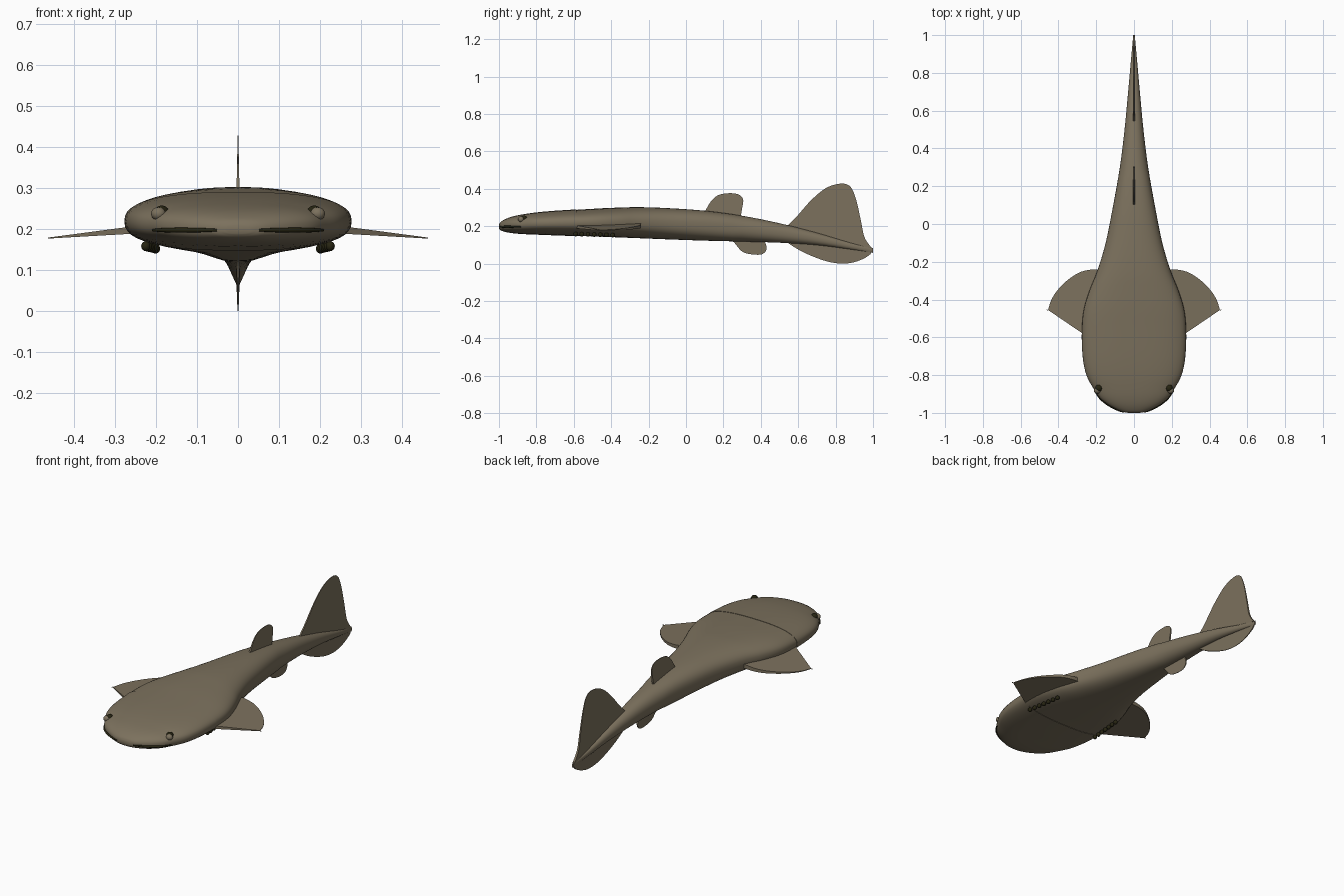
import bpy, bmesh, math
from mathutils import Vector

cube = bpy.data.objects.get("Cube")
if cube:
    bpy.data.objects.remove(cube)


def material(name, rgb):
    m = bpy.data.materials.new(name)
    m.use_nodes = True
    m.diffuse_color = (*rgb, 1)
    m.node_tree.nodes["Principled BSDF"].inputs["Base Color"].default_value = (*rgb, 1)
    return m


SKIN = material("olive tan skin", (0.20, 0.165, 0.11))
DARK = material("dark olive", (0.02, 0.018, 0.006))


def finish(name, bm, mat, smooth=True):
    bmesh.ops.recalc_face_normals(bm, faces=bm.faces)
    mesh = bpy.data.meshes.new(name)
    bm.to_mesh(mesh)
    bm.free()
    mesh.materials.append(mat)
    ob = bpy.data.objects.new(name, mesh)
    bpy.context.collection.objects.link(ob)
    if smooth:
        bpy.ops.object.select_all(action='DESELECT')
        ob.select_set(True)
        bpy.context.view_layer.objects.active = ob
        bpy.ops.object.shade_smooth_by_angle(angle=math.radians(40))
    return ob


def spline(points, steps):
    """Smooth open curve through the points."""
    pts = [Vector(p) for p in points]
    pts = [2 * pts[0] - pts[1]] + pts + [2 * pts[-1] - pts[-2]]
    out = []
    for a, b, c, d in zip(pts, pts[1:], pts[2:], pts[3:]):
        for i in range(steps):
            t = i / steps
            out.append(b + (c - a) * t / 2 + (2 * a - 5 * b + 4 * c - d) * t * t / 2
                       + (3 * b - a - 3 * c + d) * t ** 3 / 2)
    return out + [pts[-2]]


# Body stations: y, half width, bottom, top
STATIONS = [
    (-1.0, 0.03, 0.190, 0.207), (-0.99, 0.07, 0.180, 0.222), (-0.96, 0.13, 0.170, 0.239),
    (-0.92, 0.18, 0.164, 0.252), (-0.87, 0.213, 0.160, 0.262), (-0.8, 0.25, 0.157, 0.272),
    (-0.7, 0.27, 0.153, 0.281), (-0.55, 0.275, 0.148, 0.290), (-0.45, 0.265, 0.144, 0.296),
    (-0.35, 0.235, 0.140, 0.300), (-0.25, 0.195, 0.136, 0.302), (-0.1, 0.15, 0.130, 0.297),
    (0.1, 0.11, 0.123, 0.283), (0.3, 0.075, 0.118, 0.256), (0.5, 0.05, 0.112, 0.216),
    (0.7, 0.031, 0.099, 0.165), (0.88, 0.015, 0.076, 0.112), (1.0, 0.004, 0.058, 0.084)]
ROWS = spline(STATIONS, 4)
SHIELD_END = -0.58


def power(v, e):
    return math.copysign(abs(v) ** e, v)


def section(bm, y, w, lo, hi, n=48):
    e = 0.8 if y < 0.3 else 0.9
    return [bm.verts.new((w * power(math.cos(2 * math.pi * i / n), e), y,
                          (lo + hi) / 2 + (hi - lo) / 2 * power(math.sin(2 * math.pi * i / n), e)))
            for i in range(n)]


def loft(name, rows):
    bm = bmesh.new()
    rings = [section(bm, *r) for r in rows]
    for a, b in zip(rings, rings[1:]):
        for i in range(len(a)):
            j = (i + 1) % len(a)
            bm.faces.new((a[i], a[j], b[j], b[i]))
    bm.faces.new(rings[0])
    bm.faces.new(rings[-1])
    return finish(name, bm, SKIN)


# Trunk, and head shield that overlaps it by a thin lip
loft("trunk", [r for r in ROWS if r[0] > SHIELD_END - 0.08])
lip = 0.002
loft("head_shield", [(y, w + lip, lo - lip, hi + lip) for y, w, lo, hi in ROWS if y < SHIELD_END])


def fin(name, outline, place, root_half, tip_half=0.0012):
    """Thin plate from an outline of (along, out); it tapers outward."""
    pts = spline(outline, 5)
    outs = [p[1] for p in pts]
    low, span = min(outs), max(outs) - min(outs)
    bm = bmesh.new()
    sides = []
    for s in (1, -1):
        sides.append([bm.verts.new(place(p[0], p[1], s * (
            root_half + (tip_half - root_half) * (p[1] - low) / span))) for p in pts])
        bm.faces.new(sides[-1])
    a, b = sides
    for i in range(len(a)):
        j = (i + 1) % len(a)
        bm.faces.new((a[i], a[j], b[j], b[i]))
    return finish(name, bm, SKIN, False)


def upright(y, z, t):
    return (t, y, z)


def hanging(y, d, t):
    return (t, y, -d)


# Median fins
fin("dorsal_fin", [(0.09, 0.26), (0.11, 0.295), (0.135, 0.335), (0.17, 0.365), (0.22, 0.376),
                   (0.275, 0.372), (0.305, 0.345), (0.30, 0.295), (0.29, 0.24)], upright, 0.006)
fin("anal_fin", [(0.23, -0.135), (0.26, -0.11), (0.30, -0.065), (0.35, -0.05), (0.405, -0.05),
                 (0.43, -0.075), (0.425, -0.11), (0.41, -0.13)], hanging, 0.006)
fin("tail_fin_upper", [(0.53, 0.19), (0.59, 0.25), (0.67, 0.34), (0.75, 0.405), (0.83, 0.428),
                       (0.88, 0.41), (0.91, 0.34), (0.935, 0.23), (0.955, 0.14), (0.995, 0.08)],
    upright, 0.006)
fin("tail_fin_lower", [(0.53, -0.12), (0.61, -0.07), (0.70, -0.03), (0.78, -0.006), (0.86, -0.001),
                       (0.93, -0.018), (0.985, -0.05), (0.99, -0.08)], hanging, 0.006)


def ball(name, centre, radii, mat):
    bm = bmesh.new()
    bmesh.ops.create_uvsphere(bm, u_segments=20, v_segments=12, radius=1)
    for v in bm.verts:
        v.co = Vector(centre) + Vector(a * b for a, b in zip(v.co, radii))
    return finish(name, bm, mat)


def mouth_slit(name, s):
    """Tapered dark tube that follows the front rim of the head."""
    path = [(s * (w + lip), y, 0.197) for y, w, lo, hi in ROWS if 0.045 < w < 0.207 and y < -0.8]
    curve = bpy.data.curves.new(name, 'CURVE')
    curve.dimensions = '3D'
    curve.bevel_depth = 0.006
    curve.use_fill_caps = True
    line = curve.splines.new('POLY')
    line.points.add(len(path) - 1)
    for i, (p, co) in enumerate(zip(line.points, path)):
        p.co = (*co, 1)
        p.radius = 0.5 + 0.5 * math.sin(math.pi * i / (len(path) - 1))
    curve.materials.append(DARK)
    bpy.context.collection.objects.link(bpy.data.objects.new(name, curve))


# Paired parts
for side, s in (("left", 1), ("right", -1)):
    fin(side + "_pectoral_fin",
        [(-0.62, 0.20), (-0.58, 0.27), (-0.52, 0.36), (-0.455, 0.455), (-0.455, 0.455),
         (-0.39, 0.432), (-0.32, 0.378), (-0.265, 0.305), (-0.243, 0.24), (-0.24, 0.15)],
        lambda y, x, t, s=s: (s * x, y, 0.196 - 0.095 * (x - 0.27) + t), 0.013)
    mouth_slit(side + "_mouth_slit", s)
    ball(side + "_eye_socket", (s * 0.186, -0.868, 0.241), (0.018, 0.02, 0.016), DARK)
    ball(side + "_eye", (s * 0.194, -0.882, 0.237), (0.018, 0.016, 0.016), SKIN)
    for k in range(7):
        ball(f"{side}_gill_{k + 1}", (s * (0.225 - 0.004 * k), -0.59 + 0.033 * k, 0.158 - 0.001 * k),
             (0.011, 0.012, 0.012), DARK)
